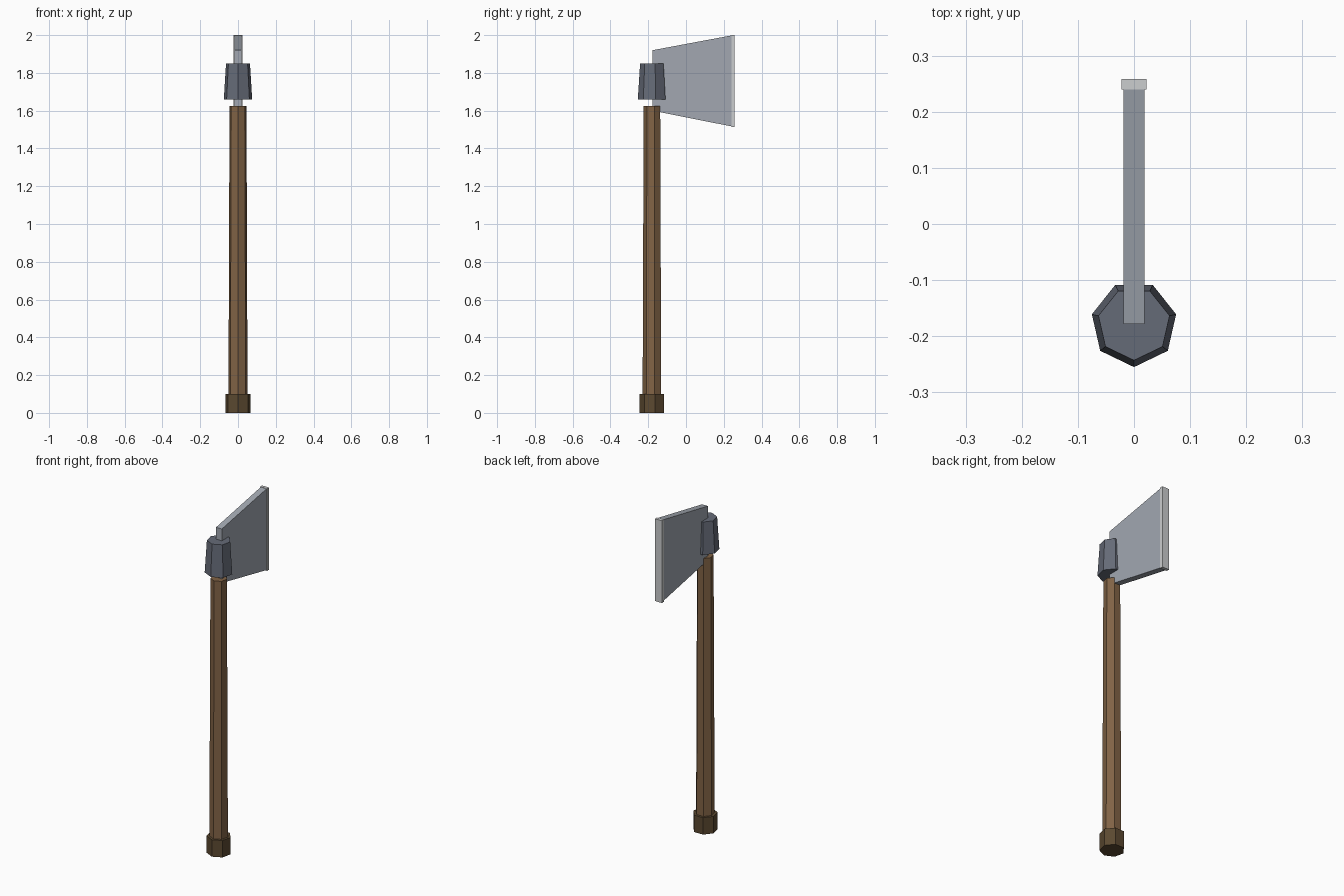
import bpy, bmesh, math

if "Cube" in bpy.data.objects:
    bpy.data.objects.remove(bpy.data.objects["Cube"])

AXIS_Y = -0.178  # the shaft line, behind which the blade projects


def material(name, rgb):
    m = bpy.data.materials.new(name)
    m.diffuse_color = (*rgb, 1)
    m.use_nodes = True
    m.node_tree.nodes["Principled BSDF"].inputs["Base Color"].default_value = m.diffuse_color
    return m


WOOD = material("brown wood", (0.22, 0.125, 0.06))
DARK_WOOD = material("dark brown", (0.105, 0.066, 0.03))
IRON = material("dark iron", (0.13, 0.145, 0.185))
STEEL = material("grey steel", (0.36, 0.39, 0.44))
EDGE = material("bright edge", (0.60, 0.61, 0.62))


def finish(name, bm, mat):
    bmesh.ops.recalc_face_normals(bm, faces=bm.faces)
    mesh = bpy.data.meshes.new(name)
    bm.to_mesh(mesh)
    bm.free()
    mesh.materials.append(mat)
    obj = bpy.data.objects.new(name, mesh)
    bpy.context.collection.objects.link(obj)
    return obj


def seven_sided(name, rings, mat):
    """Closed seven-sided column through (z, radius) rings, one corner to the front."""
    bm = bmesh.new()
    loops = []
    for z, r in rings:
        angles = [-math.pi / 2 + i * math.tau / 7 for i in range(7)]
        loops.append([bm.verts.new((r * math.cos(a), AXIS_Y + r * math.sin(a), z))
                      for a in angles])
    for lo, hi in zip(loops, loops[1:]):
        for i in range(7):
            j = (i + 1) % 7
            bm.faces.new((lo[i], lo[j], hi[j], hi[i]))
    bm.faces.new(loops[0])
    bm.faces.new(loops[-1])
    return finish(name, bm, mat)


def plate(name, outline, half_width, mat):
    """Flat slab from a (y, z) outline, centred on x = 0."""
    bm = bmesh.new()
    sides = [[bm.verts.new((x, y, z)) for y, z in outline]
             for x in (-half_width, half_width)]
    for s in sides:
        bm.faces.new(s)
    n = len(outline)
    for i in range(n):
        j = (i + 1) % n
        bm.faces.new((sides[0][i], sides[0][j], sides[1][j], sides[1][i]))
    return finish(name, bm, mat)


# Shaft, with its end cap and the iron collar
seven_sided("handle", [(0.02, 0.052), (1.625, 0.046)], WOOD)
seven_sided("pommel", [(0.0, 0.067), (0.10, 0.067)], DARK_WOOD)
seven_sided("collar", [(1.66, 0.077), (1.85, 0.065)], IRON)

# Flaring blade and the thin cutting strip along its end
plate("blade", [(-0.178, 1.60), (0.25, 1.515), (0.25, 2.0), (-0.178, 1.92)], 0.019, STEEL)
plate("cutting_edge", [(0.24, 1.513), (0.258, 1.513), (0.258, 2.0), (0.24, 2.0)], 0.0225, EDGE)
